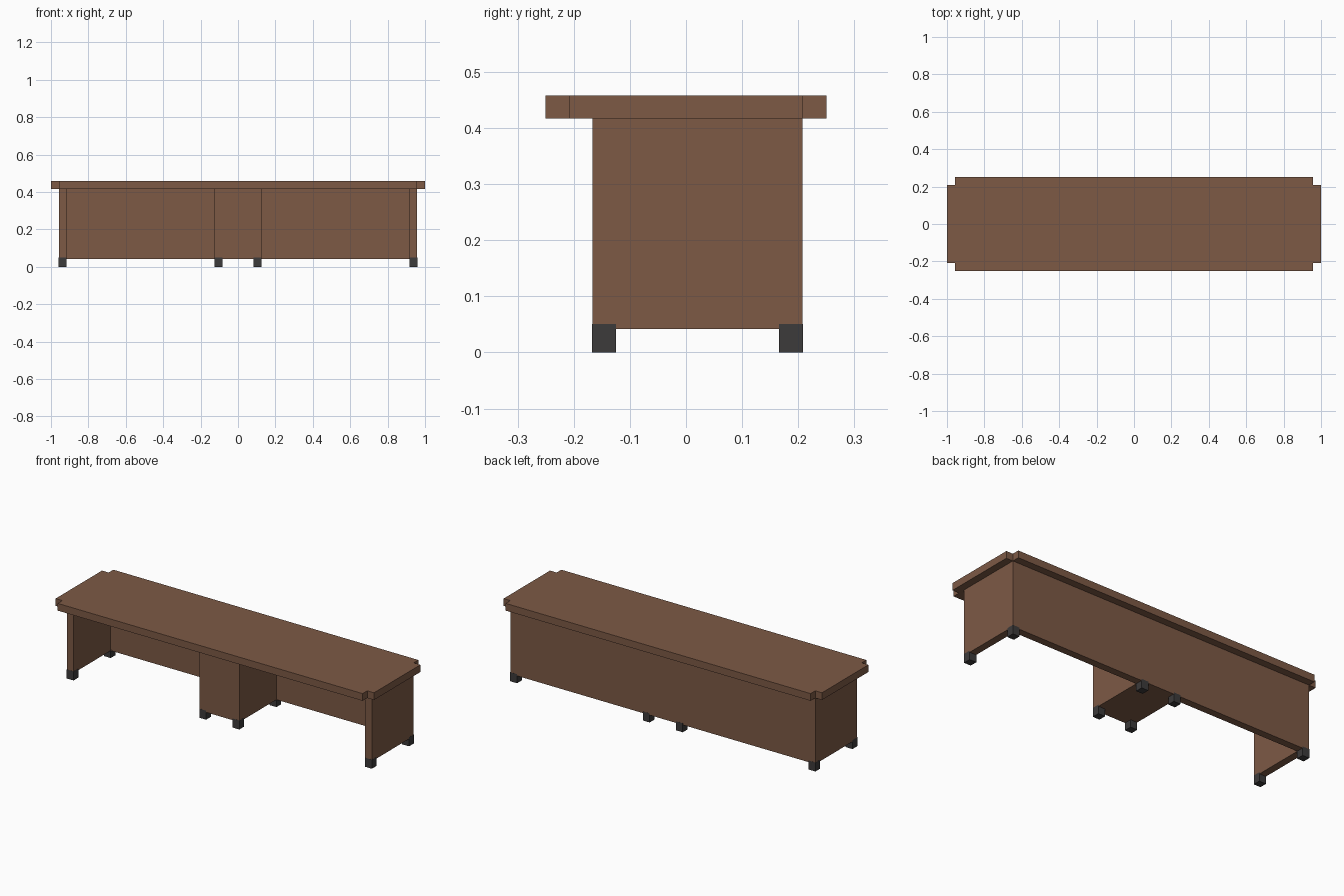
import bpy
import bmesh

cube = bpy.data.objects.get("Cube")
if cube:
    bpy.data.objects.remove(cube, do_unlink=True)


def make_material(name, color):
    mat = bpy.data.materials.new(name)
    mat.use_nodes = True
    mat.diffuse_color = color
    bsdf = next(n for n in mat.node_tree.nodes if n.type == 'BSDF_PRINCIPLED')
    bsdf.inputs["Base Color"].default_value = color
    bsdf.inputs["Roughness"].default_value = 0.8
    return mat


wood = make_material("brown wood", (0.205, 0.101, 0.060, 1))
rubber = make_material("dark grey foot", (0.046, 0.043, 0.043, 1))


def extrude_outline(name, outline, z0, z1, mat):
    """Extrude a flat counter-clockwise outline from z0 up to z1."""
    bm = bmesh.new()
    face = bm.faces.new([bm.verts.new((x, y, z0)) for x, y in outline])
    ext = bmesh.ops.extrude_face_region(bm, geom=[face])
    top = [g for g in ext["geom"] if isinstance(g, bmesh.types.BMVert)]
    bmesh.ops.translate(bm, verts=top, vec=(0, 0, z1 - z0))
    bmesh.ops.recalc_face_normals(bm, faces=bm.faces)
    mesh = bpy.data.meshes.new(name)
    bm.to_mesh(mesh)
    bm.free()
    mesh.materials.append(mat)
    obj = bpy.data.objects.new(name, mesh)
    bpy.context.collection.objects.link(obj)
    return obj


def mirrored(right_half):
    """Close an outline by mirroring its +x half across x = 0."""
    return right_half + [(-x, y) for x, y in reversed(right_half)]


T = 0.0417                       # board thickness
W, FRONT, BACK = 0.958, -0.167, 0.208
PED = 0.125                      # half width of the centre pedestal

# Counter top with notched corners
extrude_outline("counter_top", mirrored([
    (W, -0.25), (W, -0.208), (1.0, -0.208),
    (1.0, 0.208), (W, 0.208), (W, 0.25)]), 0.417, 0.458, wood)

# Body: back panel, two end panels and a solid centre pedestal
extrude_outline("body", mirrored([
    (PED, FRONT), (PED, BACK - T), (W - T, BACK - T),
    (W - T, FRONT), (W, FRONT), (W, BACK)]), T, 0.417, wood)

# Feet under the panel ends and pedestal corners, wrapping the lower edge
E = 0.0006
for side, s in (("left", 1), ("right", -1)):
    for place, outer in (("end", W), ("pedestal", PED)):
        for row, y0 in (("front", FRONT), ("back", BACK - T)):
            xa, xb = sorted((s * (outer - T - E), s * (outer + E)))
            ya, yb = y0 - E, y0 + T + E
            extrude_outline(f"{side}_{place}_{row}_foot",
                            [(xa, ya), (xb, ya), (xb, yb), (xa, yb)],
                            0.0, 0.051, rubber)
